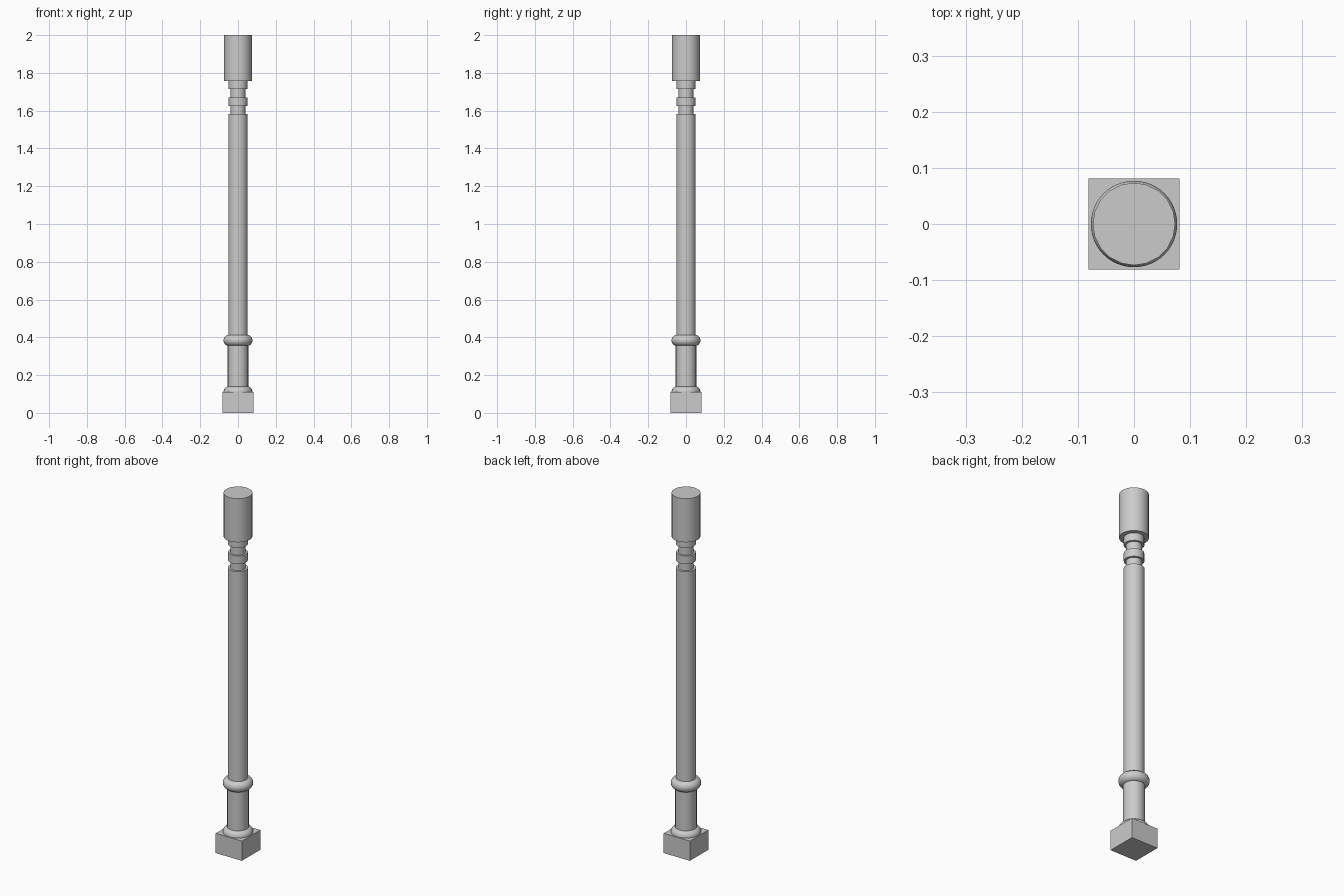
import bpy, math

if "Cube" in bpy.data.objects:
    bpy.data.objects.remove(bpy.data.objects["Cube"])


def smooth(ob, angle=40):
    bpy.ops.object.select_all(action='DESELECT')
    ob.select_set(True)
    bpy.context.view_layer.objects.active = ob
    bpy.ops.object.shade_smooth_by_angle(angle=math.radians(angle))


def cylinder(name, radius, z0, z1, sides=20):
    bpy.ops.mesh.primitive_cylinder_add(vertices=sides, radius=radius, depth=z1 - z0,
                                        location=(0, 0, (z0 + z1) / 2))
    ob = bpy.context.object
    ob.name = name
    smooth(ob)


def ring(name, z, outer=0.077, minor=0.03):
    bpy.ops.mesh.primitive_torus_add(major_radius=outer - minor, minor_radius=minor,
                                     major_segments=48, minor_segments=16,
                                     location=(0, 0, z))
    ob = bpy.context.object
    ob.name = name
    smooth(ob)


# square plinth
bpy.ops.mesh.primitive_cube_add(size=1, location=(0, 0, 0.055))
plinth = bpy.context.object
plinth.name = "plinth"
plinth.scale = (0.162, 0.162, 0.11)
bpy.ops.object.transform_apply(location=False, rotation=False, scale=True)

# rounded mouldings
ring("base_moulding", 0.111)
ring("shaft_moulding", 0.384)

# shafts and neck
cylinder("lower_shaft", 0.055, 0.11, 0.384)
cylinder("main_shaft", 0.0515, 0.384, 1.583)
cylinder("neck", 0.039, 1.583, 1.757)

# collars on the neck
cylinder("neck_collar", 0.0505, 1.625, 1.67)
cylinder("upper_collar", 0.0505, 1.715, 1.757)

# capital
cylinder("capital", 0.0735, 1.757, 2.0)
